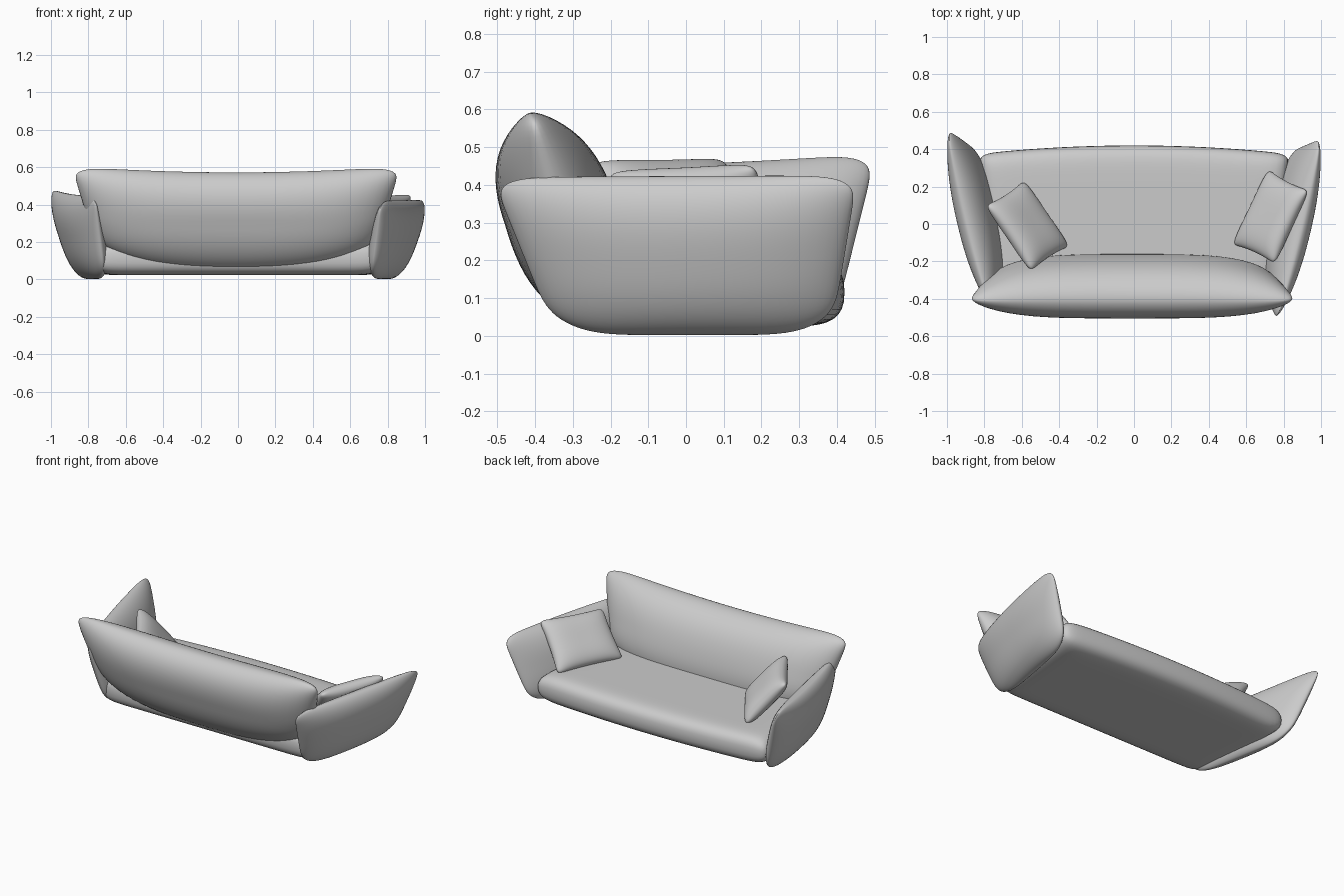
import bpy, bmesh, math
from mathutils import Vector

if "Cube" in bpy.data.objects:
    bpy.data.objects.remove(bpy.data.objects["Cube"])


def cushion(name, quad, t, kb=.3, kt=.3, nu=2, nv=2, e=.6, pinch=0, deform=None, n=32):
    """Padded shape: a rounded four-corner outline swelling to +-t in the middle.
    quad = low-left, low-right, high-right, high-left; kb/kt = corner rounding."""
    a, b, c, d = [Vector(p) for p in quad]
    normal = (c - a).cross(d - b).normalized()
    bm = bmesh.new()
    for side in (1, -1):
        grid = []
        for i in range(n + 1):
            row = []
            for j in range(n + 1):
                u = math.sin(math.pi * (i / n - .5))
                v = math.sin(math.pi * (j / n - .5))
                k = kb if v < 0 else kt
                p = 4 / k - 2
                x = u * math.sqrt(1 - k / 2 * abs(v) ** p) * (1 - pinch * (1 - v * v))
                y = v * math.sqrt(1 - k / 2 * abs(u) ** p) * (1 - pinch * (1 - u * u))
                h = t * max(0, (1 - abs(u) ** nu) * (1 - abs(v) ** nv)) ** e
                lo = a.lerp(b, (x + 1) / 2)
                hi = d.lerp(c, (x + 1) / 2)
                co = lo.lerp(hi, (y + 1) / 2) + normal * h * side
                if deform:
                    co += Vector(deform(x, y))
                row.append(bm.verts.new(co))
            grid.append(row)
        for i in range(n):
            for j in range(n):
                bm.faces.new((grid[i][j], grid[i + 1][j], grid[i + 1][j + 1], grid[i][j + 1]))
    bmesh.ops.remove_doubles(bm, verts=bm.verts, dist=1e-5)
    bmesh.ops.recalc_face_normals(bm, faces=bm.faces)
    for f in bm.faces:
        f.smooth = True
    me = bpy.data.meshes.new(name)
    bm.to_mesh(me)
    bm.free()
    ob = bpy.data.objects.new(name, me)
    bpy.context.collection.objects.link(ob)
    return ob


# Seat: thick, box-like pad with a bowed front edge
cushion("seat",
        [(-.76, -.345, .115), (.76, -.345, .115), (.83, .375, .117), (-.83, .375, .117)],
        .093, kb=.15, kt=.12, nu=20, nv=10, e=.4,
        deform=lambda u, v: (0, .045 * (1 - u * u) * max(v, 0), 0))

# Backrest: leaning lens shape with a dipped top edge and a boat-like lower edge
cushion("backrest",
        [(-.72, -.275, .05), (.70, -.275, .05), (.87, -.415, .605), (-.89, -.415, .605)],
        .15, kb=.6, kt=.25, nu=4, nv=2.5, e=.55,
        deform=lambda u, v: (0, .012 * (1 - v), .05 * u * u * max(-v, 0)
                             - .035 * (1 - u * u) * max(v, 0)))

# Arms: mirrored, flaring outwards, the left one a little higher and further forward
for side, name, dy, dz in ((1, "right_arm", 0, 0), (-1, "left_arm", .05, .06)):
    cushion(name,
            [(side * .71, -.345 + dy / 2, .003), (side * .84, .385, .003),
             (side * 1.0, .455 + dy, .425 + dz), (side * .765, -.515 + dy, .42 + dz / 2)],
            .088, kb=.5, kt=.3, nu=2.4, nv=2.7, e=.58,
            deform=lambda u, v, s=side: (s * .018 * (1 - u * u) * (1 + v) / 2, 0,
                                         -.012 * (1 - u * u) * max(v, 0) * (s < 0)))

# Loose pillows leaning against the arms
cushion("right_pillow",
        [(.53, -.11, .20), (.72, .29, .20), (.93, .18, .45), (.75, -.21, .43)],
        .056, kb=.2, kt=.2, nu=3.5, nv=3.5, e=.45, pinch=.05)
cushion("left_pillow",
        [(-.59, .23, .20), (-.35, -.12, .20), (-.55, -.25, .46), (-.79, .10, .465)],
        .056, kb=.2, kt=.2, nu=3.5, nv=3.5, e=.45, pinch=.05)
